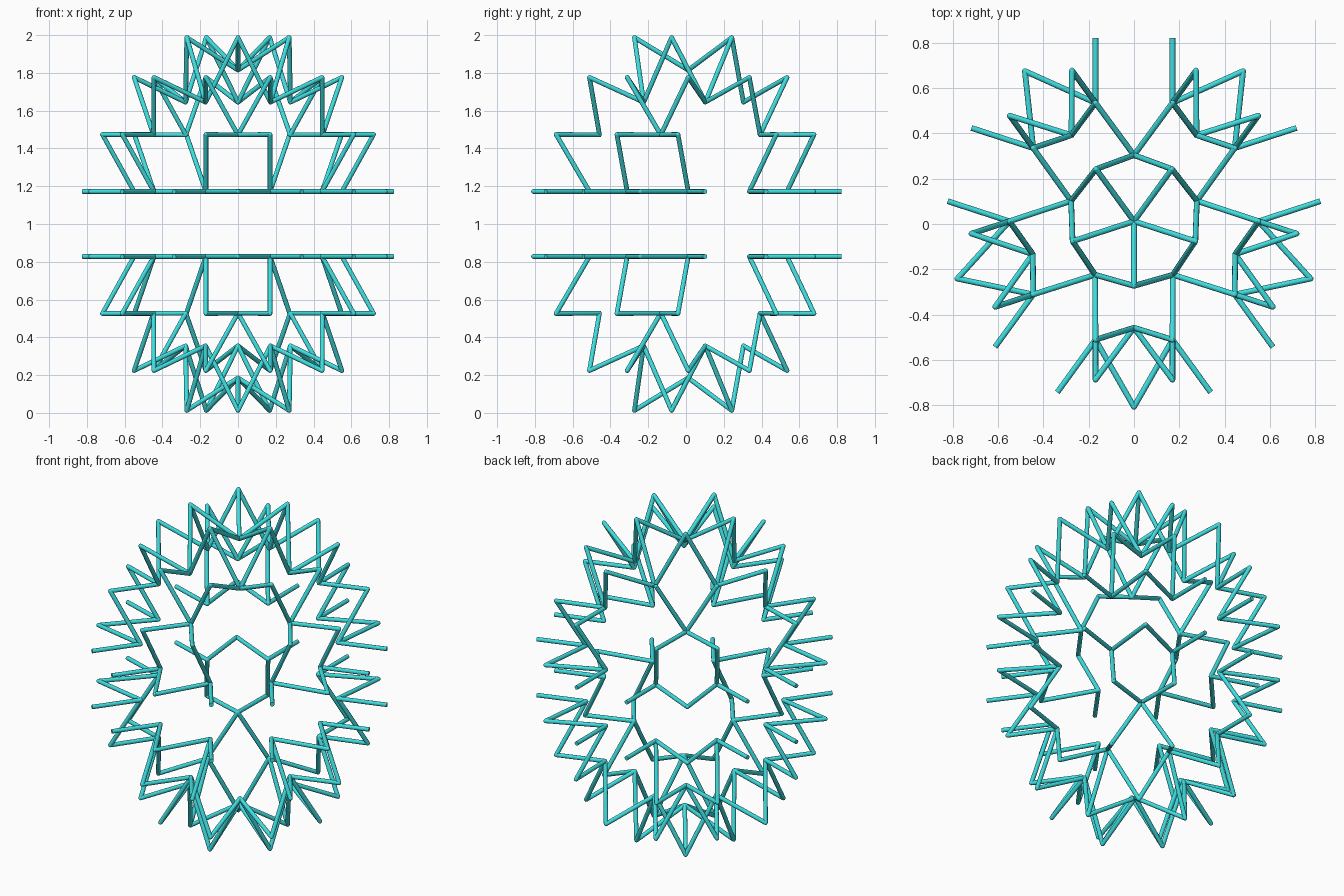
import bpy, bmesh, math
from mathutils import Vector, Matrix

if "Cube" in bpy.data.objects:
    bpy.data.objects.remove(bpy.data.objects["Cube"])

R = 0.0125          # rod radius
Y_SHIFT = 0.012     # five-fold axis sits slightly behind the centre
SIDES = 12

mat = bpy.data.materials.new("teal")
mat.diffuse_color = (0.05, 0.72, 0.74, 1)
mat.use_nodes = True
mat.node_tree.nodes["Principled BSDF"].inputs["Base Color"].default_value = mat.diffuse_color


def polar(radius, degrees, z):
    a = math.radians(degrees)
    return Vector((radius * math.cos(a), radius * math.sin(a), z))


def rods(name, edges, open_ends=()):
    """One object of round rods, with rounded joints except at open ends."""
    bm = bmesh.new()
    joints = {}
    for a, b in edges:
        d = b - a
        rot = d.to_track_quat('Z', 'Y').to_matrix().to_4x4()
        bmesh.ops.create_cone(bm, cap_ends=True, segments=SIDES, radius1=R, radius2=R,
                              depth=d.length, matrix=Matrix.Translation((a + b) / 2) @ rot)
        for p in (a, b):
            joints[tuple(round(c, 4) for c in p)] = p
    free = {tuple(round(c, 4) for c in p) for p in open_ends}
    for key, p in joints.items():
        if key not in free:
            bmesh.ops.create_icosphere(bm, subdivisions=2, radius=R,
                                       matrix=Matrix.Translation(p))
    bmesh.ops.translate(bm, verts=bm.verts, vec=(0, Y_SHIFT, 1))
    me = bpy.data.meshes.new(name)
    bm.to_mesh(me)
    bm.free()
    me.materials.append(mat)
    ob = bpy.data.objects.new(name, me)
    bpy.context.collection.objects.link(ob)
    bpy.context.view_layer.objects.active = ob
    ob.select_set(True)
    bpy.ops.object.shade_smooth_by_angle(angle=math.radians(40))
    ob.select_set(False)


for half, s in (("upper", 1), ("lower", -1)):
    star, shoulder, teeth, rim, tips = [], [], [], [], []
    hub = Vector((0, 0, 0.815 * s))
    for k in range(5):
        axis = -90 + 72 * k                      # direction of one star spike
        spike = polar(0.285, axis, 0.987 * s)
        elbow = polar(0.47, axis, 0.472 * s)
        rim_point = polar(0.82, axis, 0.172 * s)
        star.append((hub, spike))
        for side in (-1, 1):
            valley = polar(0.292, axis + 36 * side, 0.645 * s)
            peak = polar(0.55, axis + 18 * side, 0.776 * s)
            tooth = polar(0.72, axis + 13.65 * side, 0.474 * s)
            base = polar(0.55, axis + 18 * side, 0.172 * s)
            # open prong runs parallel to the neighbouring valley direction
            prong = base + polar(0.287, axis + 36 * side, 0)
            star.append((spike, valley))
            shoulder += [(valley, peak), (peak, elbow)]
            teeth += [(elbow, tooth), (tooth, base)]
            rim += [(base, rim_point), (base, prong)]
            tips.append(prong)
    rods(half + "_star", star)
    rods(half + "_shoulder_zigzag", shoulder)
    rods(half + "_teeth", teeth)
    rods(half + "_rim_prongs", rim, tips)
